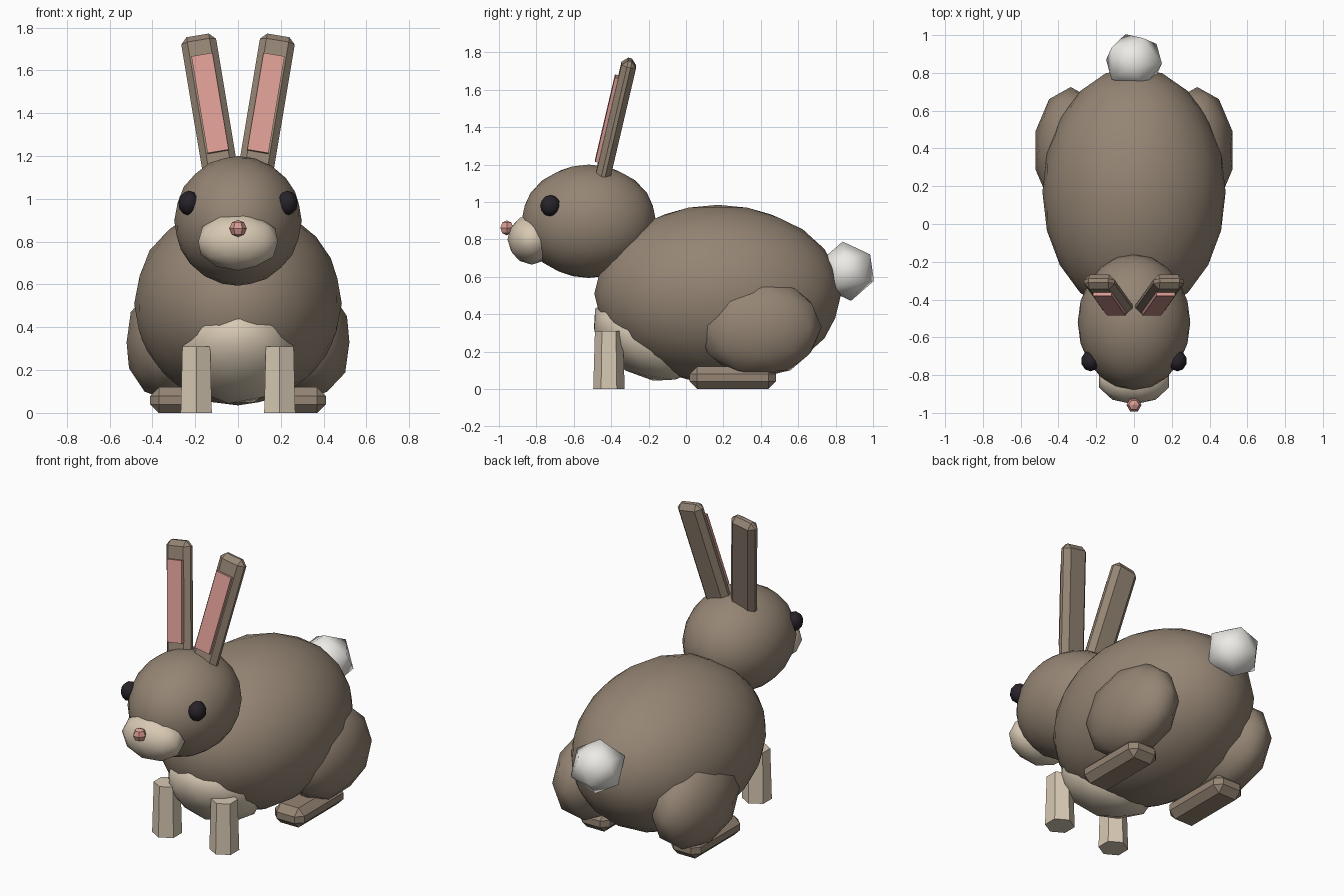
import bpy
from math import radians
from mathutils import Matrix, Vector, Euler

if "Cube" in bpy.data.objects:
    bpy.data.objects.remove(bpy.data.objects["Cube"])


def material(name, rgb):
    m = bpy.data.materials.new(name)
    m.diffuse_color = (*rgb, 1)
    m.use_nodes = True
    m.node_tree.nodes["Principled BSDF"].inputs["Base Color"].default_value = m.diffuse_color
    return m


BROWN = material("brown fur", (0.30, 0.235, 0.175))
CREAM = material("cream fur", (0.68, 0.58, 0.45))
PINK = material("pink skin", (0.70, 0.33, 0.29))
WHITE = material("white fluff", (0.85, 0.83, 0.79))
BLACK = material("eye black", (0.02, 0.016, 0.022))


def finish(name, mat, smooth):
    o = bpy.context.object
    o.name = name
    o.data.materials.append(mat)
    for p in o.data.polygons:
        p.use_smooth = smooth
    return o


def ball(name, loc, radii, sub, mat, rot=(0, 0, 0)):
    bpy.ops.mesh.primitive_ico_sphere_add(subdivisions=sub, radius=1, location=loc, rotation=rot)
    bpy.context.object.scale = radii
    return finish(name, mat, True)


def block(name, loc, size, bevel, mat, rot=(0, 0, 0)):
    bpy.ops.mesh.primitive_cube_add(size=1, location=loc, rotation=rot)
    o = bpy.context.object
    o.data.transform(Matrix.Diagonal((*size, 1)))
    if bevel:
        b = o.modifiers.new("chamfer", 'BEVEL')
        b.width = bevel
        b.segments = 1
    return finish(name, mat, False)


# Torso, chest patch and tail
ball("body", (0, 0.17, 0.51), (0.485, 0.66, 0.475), 3, BROWN)
ball("chest", (0, -0.22, 0.27), (0.275, 0.31, 0.20), 2, CREAM, (radians(-31), 0, 0))
ball("tail", (0, 0.86, 0.63), (0.165, 0.16, 0.16), 1, WHITE, (radians(8), 0, 0))

# Head, muzzle and nose
ball("head", (0, -0.52, 0.897), (0.298, 0.36, 0.303), 3, BROWN)
ball("muzzle", (0, -0.825, 0.80), (0.195, 0.13, 0.135), 2, CREAM)
bpy.ops.mesh.primitive_uv_sphere_add(segments=6, ring_count=4, radius=0.04,
                                     location=(0, -0.958, 0.862), rotation=(0, 0, radians(30)))
finish("nose", PINK, False)

for side, s in (("left", -1), ("right", 1)):
    ball(side + "_eye", (0.23 * s, -0.725, 0.98), (0.05, 0.055, 0.058), 2, BLACK)

    # Ear and its pink lining share one tilt
    tilt = Euler((radians(-13), radians(9.5 * s), 0))
    centre = Vector((0.132 * s, -0.378, 1.425))
    block(side + "_ear", centre, (0.165, 0.08, 0.70), 0.03, BROWN, tilt)
    offset = tilt.to_matrix() @ Vector((-0.005 * s, -0.046, 0.01))
    block(side + "_inner_ear", centre + offset, (0.10, 0.025, 0.47), 0, PINK, tilt)

    # Hind leg
    ball(side + "_haunch", (0.335 * s, 0.39, 0.33), (0.195, 0.335, 0.27), 2, BROWN)
    block(side + "_hind_foot", (0.31 * s, 0.25, 0.06), (0.20, 0.46, 0.12), 0.04, BROWN)

    # Front leg: tapered hexagonal post
    bpy.ops.mesh.primitive_cone_add(vertices=6, radius1=0.084, radius2=0.075, depth=0.31,
                                    location=(0.195 * s, -0.412, 0.155))
    finish(side + "_front_leg", CREAM, False)
